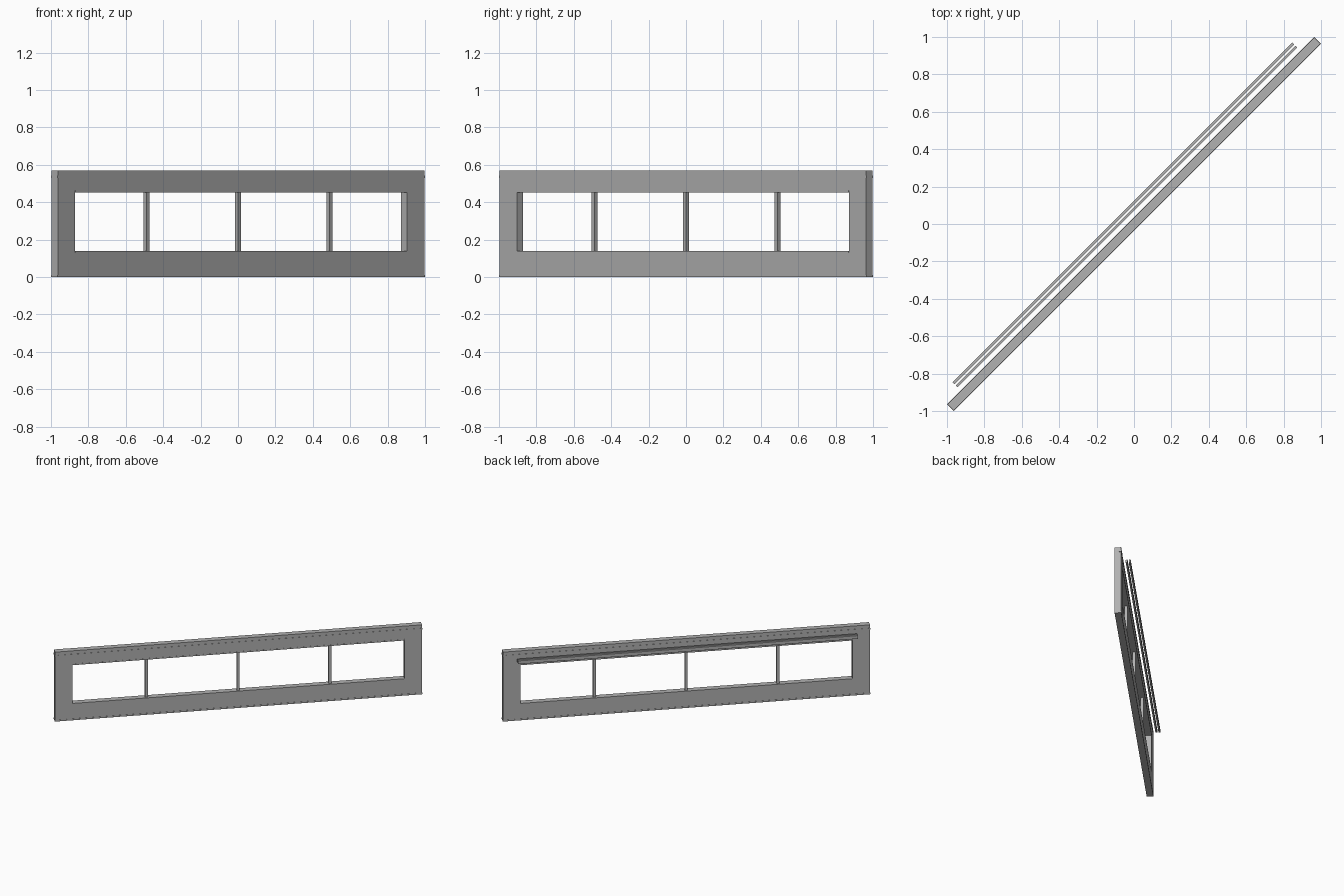
import bpy
import bmesh
import math
from mathutils import Matrix

if "Cube" in bpy.data.objects:
    bpy.data.objects.remove(bpy.data.objects["Cube"])

grey = bpy.data.materials.new("concrete grey")
grey.diffuse_color = (0.44, 0.44, 0.44, 1)
grey.use_nodes = True
grey.node_tree.nodes["Principled BSDF"].inputs["Base Color"].default_value = grey.diffuse_color

# u runs along the wall, v through it; the wall stands on the plan diagonal
TURN = Matrix.Rotation(math.radians(45), 4, 'Z')


def box(name, u, v, z):
    bm = bmesh.new()
    bmesh.ops.create_cube(bm, size=1)
    for p in bm.verts:
        p.co = [lo + (c + 0.5) * (hi - lo) for c, (lo, hi) in zip(p.co, (u, v, z))]
    bmesh.ops.transform(bm, matrix=TURN, verts=bm.verts)
    me = bpy.data.meshes.new(name)
    bm.to_mesh(me)
    bm.free()
    me.materials.append(grey)
    ob = bpy.data.objects.new(name, me)
    bpy.context.collection.objects.link(ob)
    return ob


END, POST, OPEN = 1.387, 1.292, 1.255   # half lengths: wall, end post, opening
T, H = 0.0245, 0.57                     # half thickness, height
SILL, HEAD = 0.13, 0.462

# end posts and the jamb strips beside the opening
for s, side in ((-1, "left"), (1, "right")):
    box(side + "_end_post", sorted((s * POST, s * END)), (-T, T), (0, H))
    box(side + "_jamb", sorted((s * OPEN, s * POST)), (-T + 0.001, T - 0.001), (0, H))

# solid panels below and above the opening
box("lower_panel", (-OPEN, OPEN), (-T + 0.001, T - 0.001), (0, SILL))
box("header_panel", (-OPEN, OPEN), (-T + 0.001, T - 0.001), (HEAD, H))

# slim trims: base strip, top belt, window sill and head
box("base_strip", (-END - 0.002, END + 0.002), (-T - 0.001, T + 0.001), (0, 0.012))
box("top_belt", (-END - 0.002, END + 0.002), (-T - 0.001, T + 0.001), (0.53, 0.543))
box("window_sill", (-OPEN, OPEN), (-T, T), (SILL, SILL + 0.008))
box("window_head", (-OPEN, OPEN), (-T, T), (HEAD - 0.01, HEAD))

# window mullions
for i in (-1, 0, 1):
    c = i * 0.693
    box("mullion", (c - 0.011, c + 0.011), (-0.011, 0.011), (SILL + 0.008, HEAD - 0.01))

# twin track rails hanging behind the header
for v in (0.057, 0.080):
    box("track_rail", (-1.285, 1.285), (v - 0.007, v + 0.007), (0.492, 0.518))
